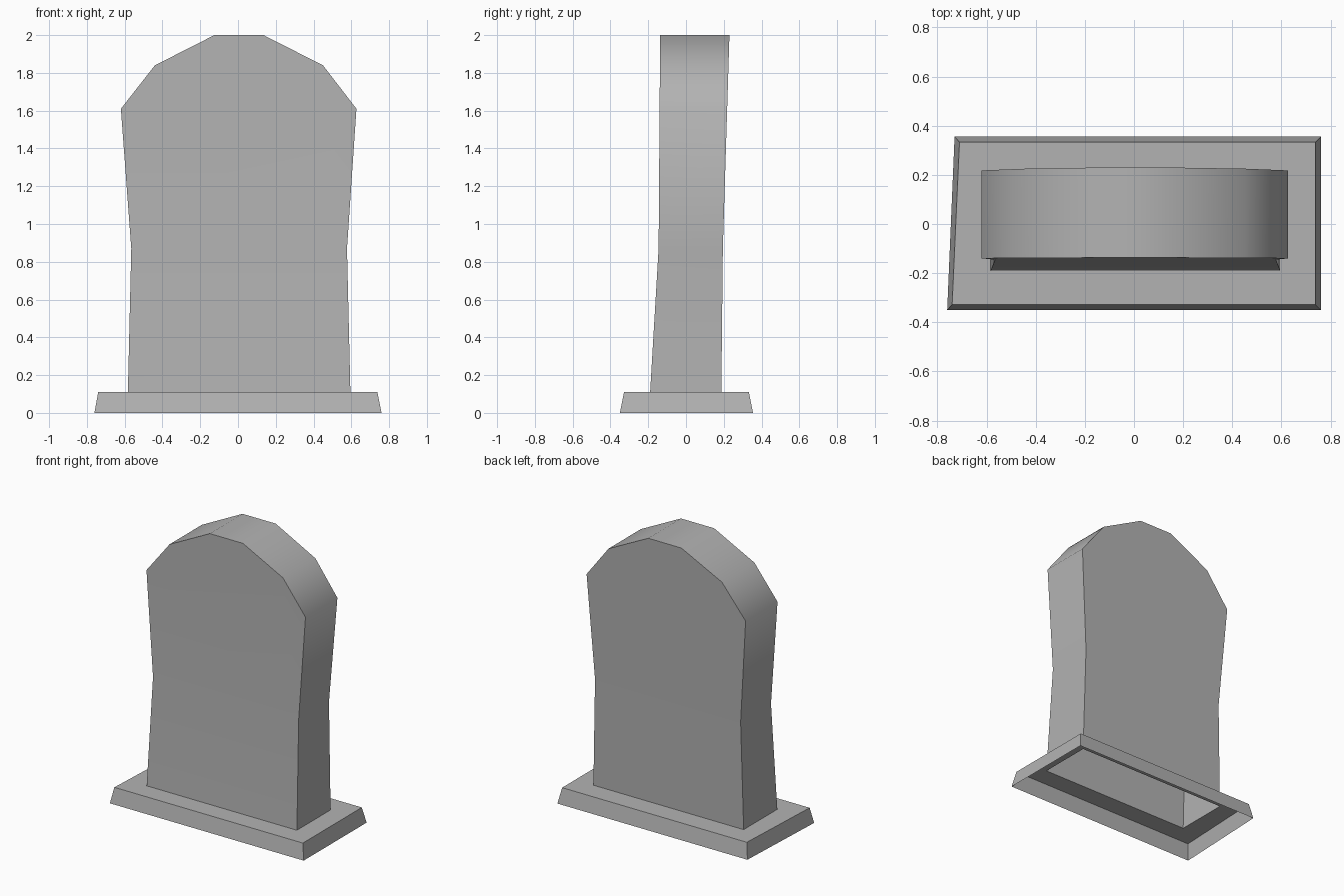
import bpy
import bmesh
import math

cube = bpy.data.objects.get("Cube")
if cube:
    bpy.data.objects.remove(cube, do_unlink=True)

# Single weathered stone colour
stone = bpy.data.materials.new("grey_stone")
stone.use_nodes = True
colour = (0.45, 0.45, 0.45, 1)
stone.diffuse_color = colour
stone.node_tree.nodes["Principled BSDF"].inputs["Base Color"].default_value = colour


def finish(name, bm, angle):
    mesh = bpy.data.meshes.new(name)
    bm.to_mesh(mesh)
    bm.free()
    obj = bpy.data.objects.new(name, mesh)
    bpy.context.collection.objects.link(obj)
    mesh.materials.append(stone)
    bpy.ops.object.select_all(action='DESELECT')
    obj.select_set(True)
    bpy.context.view_layer.objects.active = obj
    bpy.ops.object.shade_smooth_by_angle(angle=math.radians(angle))
    return obj


def bridge(bm, a, b, closed=True):
    count = len(a) if closed else len(a) - 1
    for i in range(count):
        j = (i + 1) % len(a)
        bm.faces.new((a[i], a[j], b[j], b[i]))


LEDGE = 0.11
WAIST = 0.87

# Slab outline from the left foot over the arch to the right foot
outline = [(0.595, LEDGE), (0.577, WAIST), (0.627, 1.61), (0.45, 1.84), (0.135, 2),
           (-0.125, 2), (-0.44, 1.84), (-0.62, 1.61), (-0.565, WAIST), (-0.583, LEDGE)]


def slab_y(z, foot, waist, top):
    if z < WAIST:
        return foot + (waist - foot) * (z - LEDGE) / (WAIST - LEDGE)
    return waist + (top - waist) * (z - WAIST) / (2 - WAIST)


# Headstone slab: hollow, open at the foot
bm = bmesh.new()
front = [bm.verts.new((x, slab_y(z, -0.19, -0.145, -0.137), z)) for x, z in outline]
back = [bm.verts.new((x, slab_y(z, 0.187, 0.195, 0.23), z)) for x, z in outline]
bridge(bm, front, back, closed=False)
for side, flip in ((front, -1), (back, 1)):
    lower = [side[0], side[1], side[-2], side[-1]]
    upper = side[1:-1]
    for loop in (lower, upper):
        bm.faces.new(loop[::flip])
bmesh.ops.recalc_face_normals(bm, faces=bm.faces)
finish("headstone_slab", bm, 60)

# Plinth: sloping skirt and a ledge around the slab, open underneath
rings = [
    [(-0.76, -0.35, 0), (0.76, -0.35, 0), (0.76, 0.355, 0), (-0.73, 0.355, 0)],
    [(-0.74, -0.328, LEDGE), (0.738, -0.328, LEDGE), (0.738, 0.333, LEDGE), (-0.71, 0.333, LEDGE)],
    [(-0.583, -0.19, LEDGE), (0.595, -0.19, LEDGE), (0.595, 0.187, LEDGE), (-0.583, 0.187, LEDGE)],
]
bm = bmesh.new()
loops = [[bm.verts.new(p) for p in ring] for ring in rings]
for a, b in zip(loops, loops[1:]):
    bridge(bm, a, b)
finish("plinth", bm, 30)
